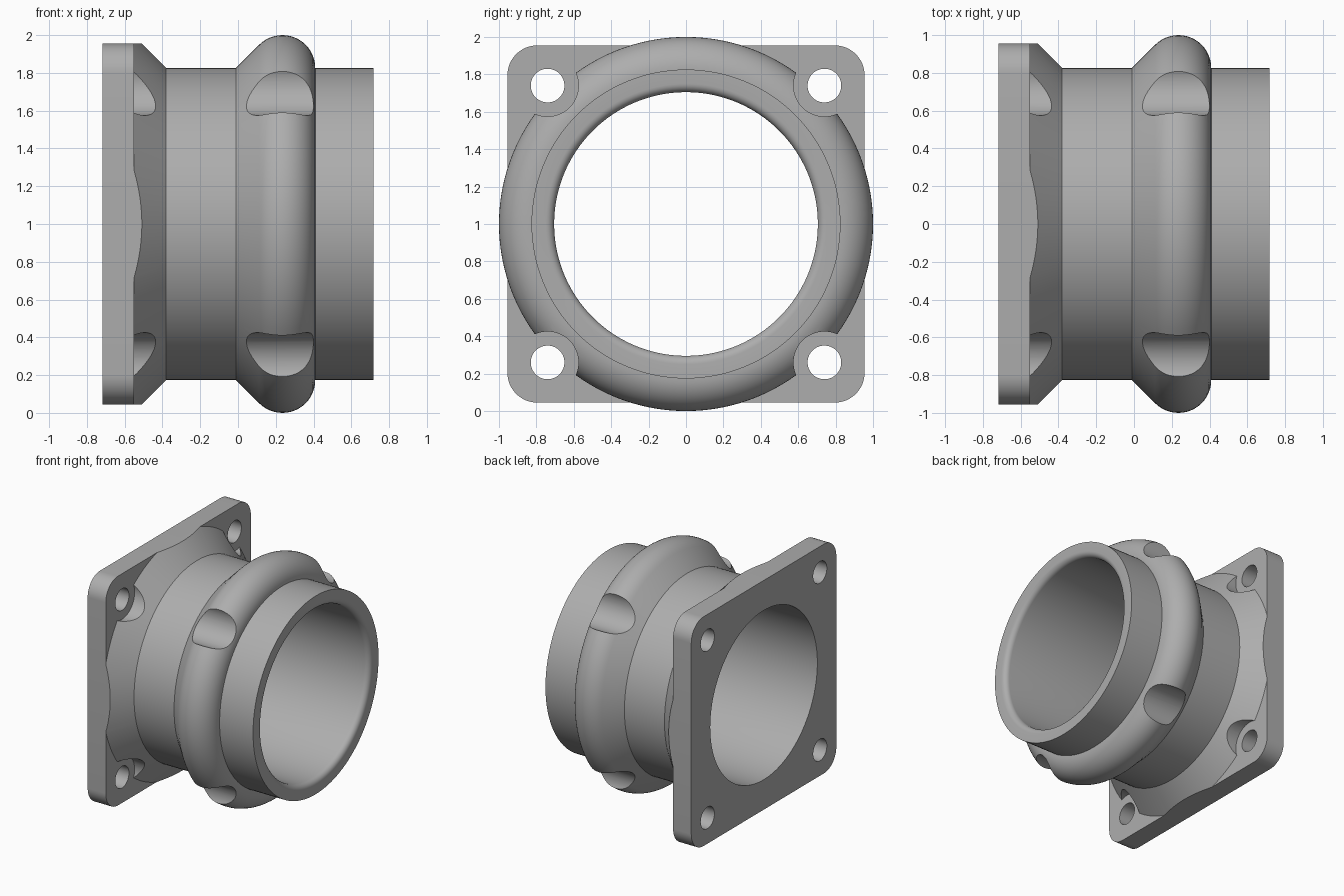
import bpy, bmesh
from math import sin, cos, pi, radians
from mathutils import Vector, Matrix

default = bpy.data.objects.get("Cube")
if default:
    bpy.data.objects.remove(default, do_unlink=True)

# Main dimensions
HALF = 0.717           # half length along x
SEAT = -0.55           # where the plate ends
BORE, TUBE, SIDE = 0.705, 0.826, 0.955
BEAD_X, BEAD_R = 0.235, 0.174
BOLT = 0.74
AXIS = Vector((0, 0, 1))

metal = bpy.data.materials.new("grey metal")
metal.use_nodes = True
grey = (0.42, 0.42, 0.42, 1)
metal.diffuse_color = grey
metal.node_tree.nodes["Principled BSDF"].inputs["Base Color"].default_value = grey


def make(name, bm):
    bmesh.ops.recalc_face_normals(bm, faces=bm.faces)
    mesh = bpy.data.meshes.new(name)
    bm.to_mesh(mesh)
    bm.free()
    obj = bpy.data.objects.new(name, mesh)
    bpy.context.collection.objects.link(obj)
    mesh.materials.append(metal)
    return obj


def revolve(name, profile, steps=128):
    """Turn a closed (x, radius) profile around the bore axis."""
    bm = bmesh.new()
    verts = [bm.verts.new((x, 0, 1 + r)) for x, r in profile]
    edges = [bm.edges.new((a, b)) for a, b in zip(verts, verts[1:] + verts[:1])]
    bmesh.ops.spin(bm, geom=verts + edges, cent=AXIS, axis=(1, 0, 0),
                   angle=2 * pi, steps=steps, use_merge=True)
    bmesh.ops.remove_doubles(bm, verts=bm.verts, dist=1e-5)
    return make(name, bm)


def prism(name, outline, x0, x1):
    """Extrude a (y, z) outline, centred on the axis, along x."""
    bm = bmesh.new()
    face = bm.faces.new([bm.verts.new((x0, y, 1 + z)) for y, z in outline])
    out = bmesh.ops.extrude_face_region(bm, geom=[face])["geom"]
    bmesh.ops.translate(bm, vec=(x1 - x0, 0, 0),
                        verts=[v for v in out if isinstance(v, bmesh.types.BMVert)])
    return make(name, bm)


def circle(radius, cy=0, cz=0, n=64):
    return [(cy + radius * cos(2 * pi * i / n), cz + radius * sin(2 * pi * i / n))
            for i in range(n)]


def rounded_square(half, radius, n=12):
    pts = []
    for q, (sy, sz) in enumerate([(1, 1), (-1, 1), (-1, -1), (1, -1)]):
        for i in range(n + 1):
            a = (q + i / n) * pi / 2
            pts.append((sy * (half - radius) + radius * cos(a),
                        sz * (half - radius) + radius * sin(a)))
    return pts


def boolean(obj, cutter, operation="DIFFERENCE"):
    cutter.hide_render = True
    mod = obj.modifiers.new("cut", "BOOLEAN")
    mod.operation, mod.solver, mod.object = operation, "EXACT", cutter
    bpy.context.view_layer.objects.active = obj
    bpy.ops.object.modifier_apply(modifier=mod.name)
    bpy.data.objects.remove(cutter, do_unlink=True)


def cut_corners(obj, radius, x0, x1):
    for y in (-BOLT, BOLT):
        for z in (-BOLT, BOLT):
            boolean(obj, prism("cutter", circle(radius, y, z), x0, x1))


# Square mounting plate with bore and four bolt holes
plate = prism("mounting_plate", rounded_square(SIDE, 0.16), -HALF, SEAT)
boolean(plate, prism("cutter", circle(BORE, n=128), -1, 0))
cut_corners(plate, 0.09, -1, 0)

# Straight sleeve with a rounded inner lip
LIP = 0.045
lip = [(HALF - LIP + LIP * sin(a), BORE + LIP - LIP * cos(a))
       for a in (radians(15 * i) for i in range(7))]
sleeve = revolve("sleeve", [(SEAT, TUBE), (SEAT, BORE)] + lip + [(HALF, TUBE)])

# Conical flare, trimmed to the plate sides and scooped around the bolts
INNER = 0.77
flare_end = -0.38
flare = revolve("flare", [(SEAT, INNER), (SEAT, TUBE + flare_end - SEAT),
                          (flare_end, TUBE), (flare_end, INNER)])
boolean(flare, prism("trimmer", rounded_square(SIDE, 0.16), -1, 0), "INTERSECT")
cut_corners(flare, 0.165, -0.6, 0)

# Raised bead: 45 degree ramp running into a round nose, scooped in line with the bolts
nose = [(BEAD_X + BEAD_R * cos(a), TUBE + BEAD_R * sin(a))
        for a in (radians(135 - 7.5 * i) for i in range(19))]
ramp_x = BEAD_X - BEAD_R * 2 ** 0.5
bead = revolve("bead", [(ramp_x, INNER), (ramp_x, TUBE)] + nose
               + [(BEAD_X + BEAD_R, INNER)])
cut_corners(bead, 0.165, -0.2, 0.6)

# Smooth shading with crisp edges
for obj in (plate, sleeve, flare, bead):
    bpy.ops.object.select_all(action="DESELECT")
    obj.select_set(True)
    bpy.context.view_layer.objects.active = obj
    bpy.ops.object.shade_smooth_by_angle(angle=radians(30))
